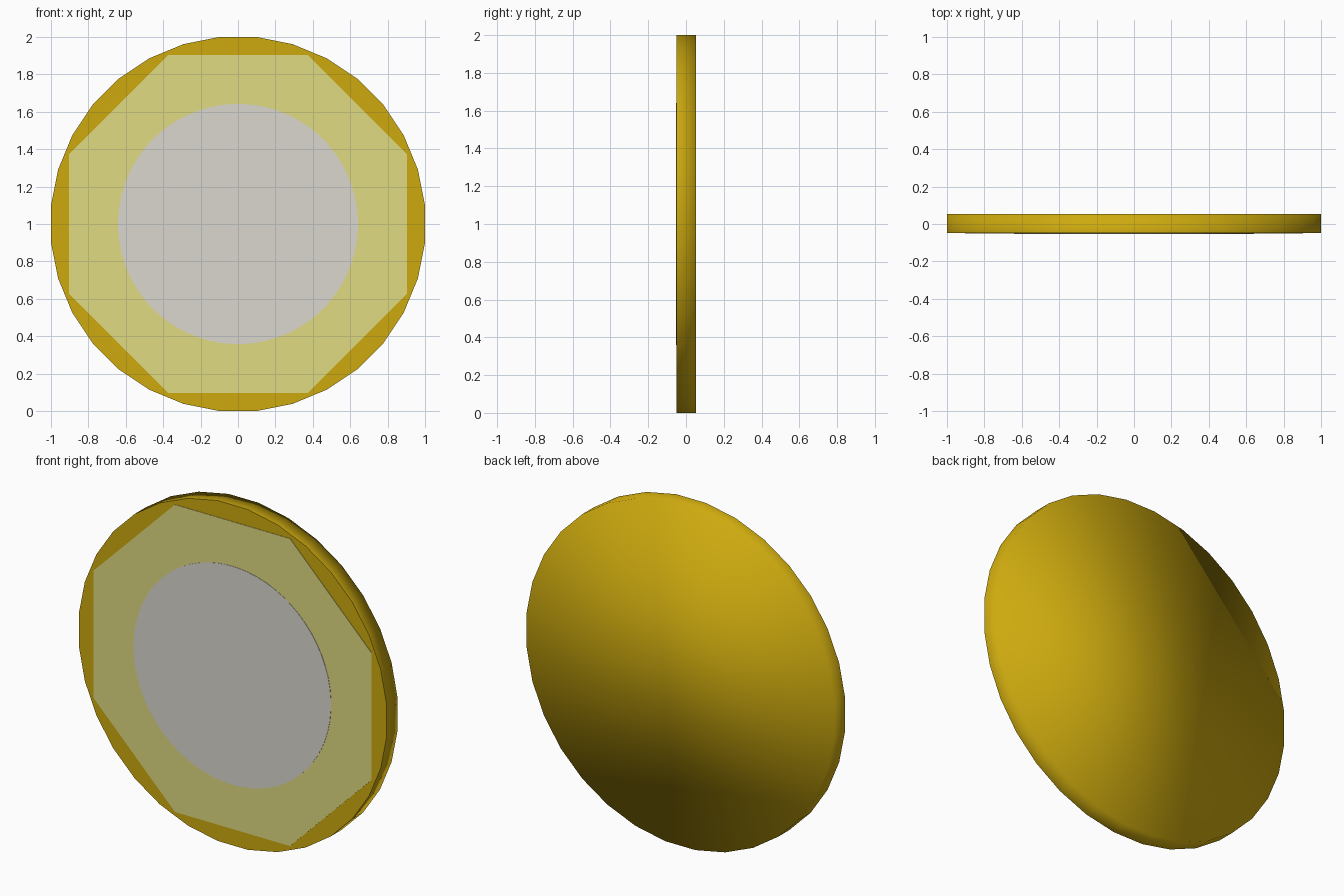
import bpy, bmesh, math

if "Cube" in bpy.data.objects:
    bpy.data.objects.remove(bpy.data.objects["Cube"])


def material(name, rgb):
    m = bpy.data.materials.new(name)
    m.diffuse_color = (*rgb, 1)
    m.use_nodes = True
    m.node_tree.nodes["Principled BSDF"].inputs["Base Color"].default_value = m.diffuse_color
    return m


def disc(name, sides, radius, y_front, y_back, mat, smooth_back=False):
    """Prism standing upright along y, with flats at top, bottom and sides."""
    bm = bmesh.new()
    angles = [2 * math.pi * (i + 0.5) / sides for i in range(sides)]
    ring = lambda y: [bm.verts.new((radius * math.cos(a), y, 1 + radius * math.sin(a)))
                      for a in angles]
    front, back = ring(y_front), ring(y_back)
    front_face = bm.faces.new(front)
    bm.faces.new(back[::-1])
    for i in range(sides):
        j = (i + 1) % sides
        bm.faces.new((front[i], back[i], back[j], front[j]))
    bmesh.ops.recalc_face_normals(bm, faces=bm.faces[:])
    if smooth_back:
        # rim rolls softly into the back, front edge stays crisp
        for f in bm.faces:
            f.smooth = True
        for e in front_face.edges:
            e.smooth = False
    me = bpy.data.meshes.new(name)
    bm.to_mesh(me)
    bm.free()
    me.materials.append(mat)
    ob = bpy.data.objects.new(name, me)
    bpy.context.collection.objects.link(ob)
    return ob


gold = material("gold", (0.61, 0.40, 0.0045))
pale_yellow = material("pale yellow", (0.75, 0.71, 0.222))
light_grey = material("light grey", (0.71, 0.685, 0.63))

# Round body: 32 sides, one unit from centre to flat
disc("round_body", 32, 1 / math.cos(math.pi / 32), -0.049, 0.053, gold, True)
# Thin octagonal plate on the front
disc("octagon_plate", 8, 0.903 / math.cos(math.pi / 8), -0.0515, -0.045, pale_yellow)
# Thin round plate in the middle
disc("centre_plate", 64, 0.642, -0.0535, -0.047, light_grey)
